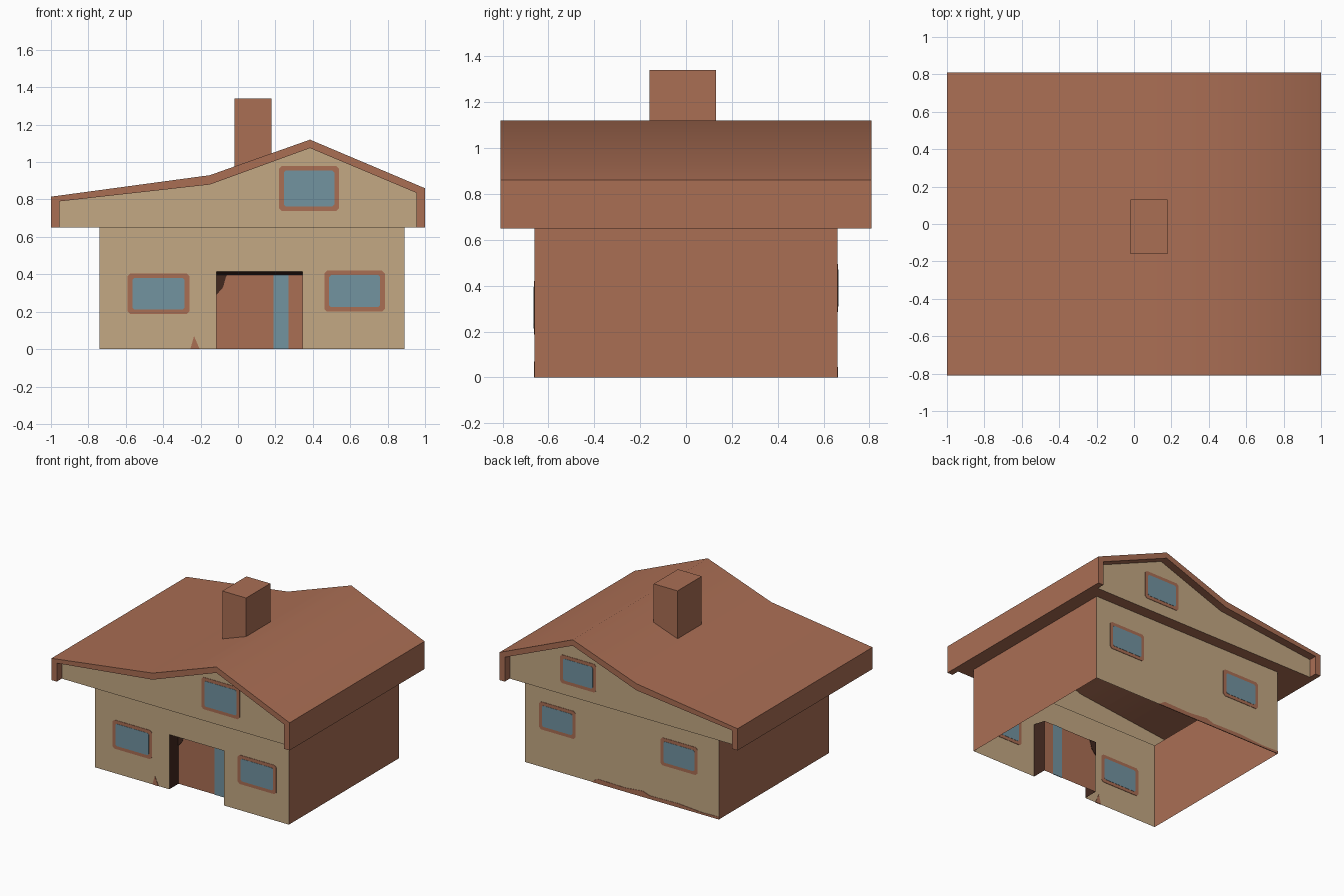
import bpy, bmesh, math

if "Cube" in bpy.data.objects:
    bpy.data.objects.remove(bpy.data.objects["Cube"])


def material(name, rgb):
    m = bpy.data.materials.new(name)
    lin = [((c / 255 + 0.055) / 1.055) ** 2.4 for c in rgb]
    m.diffuse_color = (*lin, 1)
    m.use_nodes = True
    m.node_tree.nodes["Principled BSDF"].inputs["Base Color"].default_value = m.diffuse_color
    return m


BEIGE = material("beige plaster", (196, 168, 131))
BROWN = material("terracotta brown", (170, 110, 84))
BLUE = material("window blue", (114, 147, 160))
DARK = material("dark brown", (66, 40, 31))


def sheet(name, faces, mats, indices=None):
    """Mesh from a list of polygons, each a list of 3D points."""
    bm = bmesh.new()
    for i, pts in enumerate(faces):
        f = bm.faces.new([bm.verts.new(p) for p in pts])
        f.material_index = indices[i] if indices else 0
    bmesh.ops.remove_doubles(bm, verts=bm.verts, dist=1e-5)
    me = bpy.data.meshes.new(name)
    bm.to_mesh(me)
    bm.free()
    for m in mats:
        me.materials.append(m)
    ob = bpy.data.objects.new(name, me)
    bpy.context.collection.objects.link(ob)
    return ob


def prism(name, pts, y0, y1, mat):
    """Extrude an x-z outline from y0 to y1."""
    n = len(pts)
    a = [(x, y0, z) for x, z in pts]
    b = [(x, y1, z) for x, z in pts]
    faces = [a, b[::-1]]
    faces += [[a[(i + 1) % n], a[i], b[i], b[(i + 1) % n]] for i in range(n)]
    return sheet(name, faces, [mat])


def plate(name, pts, y, mat, thick=0.006):
    return prism(name, pts, y - thick / 2, y + thick / 2, mat)


def rounded(x0, x1, z0, z1, c):
    return [(x0 + c, z0), (x1 - c, z0), (x1, z0 + c), (x1, z1 - c),
            (x1 - c, z1), (x0 + c, z1), (x0, z1 - c), (x0, z0 + c)]


def window(name, x0, x1, z0, z1, y):
    b = 0.025
    plate(name + "_frame", rounded(x0, x1, z0, z1, 0.015), y, BROWN, 0.006)
    plate(name + "_pane", rounded(x0 + b, x1 - b, z0 + b, z1 - b, 0.01), y, BLUE, 0.0095)


L, R, W, H = -0.74, 0.89, 0.66, 0.65       # body left, right, half depth, height
DL, DR, DH, DB = -0.115, 0.345, 0.415, 0.395   # door opening, top at front and back
G = 0.75                                    # gable wall y

# Body walls: open sheets, beige front and back, brown sides
front = [(L, 0), (DL, 0), (DL, DH), (DR, DH), (DR, 0), (R, 0), (R, H), (L, H)]
sheet("house_walls", [
    [(x, -W, z) for x, z in front],
    [(R, W, 0), (L, W, 0), (L, W, H), (R, W, H)],
    [(R, -W, 0), (R, W, 0), (R, W, H), (R, -W, H)],
    [(L, W, 0), (L, -W, 0), (L, -W, H), (L, W, H)],
], [BEIGE, BROWN], [0, 0, 1, 1])

# Recessed doorway with dark jambs and sloping lintel
D = -W + 0.11
sheet("doorway", [
    [(DL, D, 0), (DR, D, 0), (DR, D, DB), (DL, D, DB)],
    [(DL, -W, 0), (DL, D, 0), (DL, D, DB), (DL, -W, DH)],
    [(DR, D, 0), (DR, -W, 0), (DR, -W, DH), (DR, D, DB)],
    [(DL, D, DB), (DR, D, DB), (DR, -W, DH), (DL, -W, DH)],
], [BROWN, DARK], [0, 1, 1, 1])
plate("door_glass", [(0.19, 0), (0.27, 0), (0.27, DB), (0.19, DB)], D, BLUE)
plate("door_dark_patch", [(DL, 0.29), (-0.08, 0.33), (-0.065, 0.385), (-0.06, DB), (DL, DB)], D, DARK)

# Worn brown patches at the foot of the walls
plate("front_wear", [(-0.255, 0), (-0.205, 0), (-0.235, 0.07)], -W, BROWN)
plate("back_wear", [(L, 0), (0.33, 0), (0.28, 0.035), (0.05, 0.03), (-0.1, 0.045),
                    (-0.16, 0.025), (-0.4, 0.03), (-0.6, 0.015), (L, 0.02)], W, BROWN)

# Roof shell with side fascias
outer = [(-1, H), (-1, 0.815), (-0.15, 0.93), (0.385, 1.12), (1, 0.86), (1, H)]
inner = [(-0.955, H), (-0.955, 0.79), (-0.15, 0.88), (0.385, 1.075), (0.955, 0.835), (0.955, H)]
roof = prism("roof", outer + inner[::-1], -0.81, 0.81, BROWN)
roof.data.shade_smooth()
roof.data.set_sharp_from_angle(angle=math.radians(45))

# Gable walls set back inside the roof rim
for name, y in (("front_gable", -G), ("back_gable", G)):
    sheet(name, [[(x, y, z) for x, z in (inner if y > 0 else inner[::-1])]], [BEIGE])

# Soffit ring between walls and roof edge
o = [(-0.955, -G, H), (0.955, -G, H), (0.955, G, H), (-0.955, G, H)]
w = [(L, -W, H), (R, -W, H), (R, W, H), (L, W, H)]
sheet("soffit", [[o[i], w[i], w[(i + 1) % 4], o[(i + 1) % 4]] for i in range(4)], [BROWN])

# Chimney
prism("chimney", [(-0.02, 0.95), (0.18, 0.95), (0.18, 1.34), (-0.02, 1.34)], -0.16, 0.13, BROWN)

# Windows
window("front_left_window", -0.59, -0.26, 0.187, 0.405, -W)
window("front_right_window", 0.462, 0.785, 0.2, 0.42, -W)
window("front_gable_window", 0.22, 0.54, 0.738, 0.98, -G)
window("back_left_window", -0.56, -0.25, 0.285, 0.495, W)
window("back_right_window", 0.465, 0.77, 0.285, 0.495, W)
window("back_gable_window", 0.23, 0.53, 0.735, 0.95, G)
